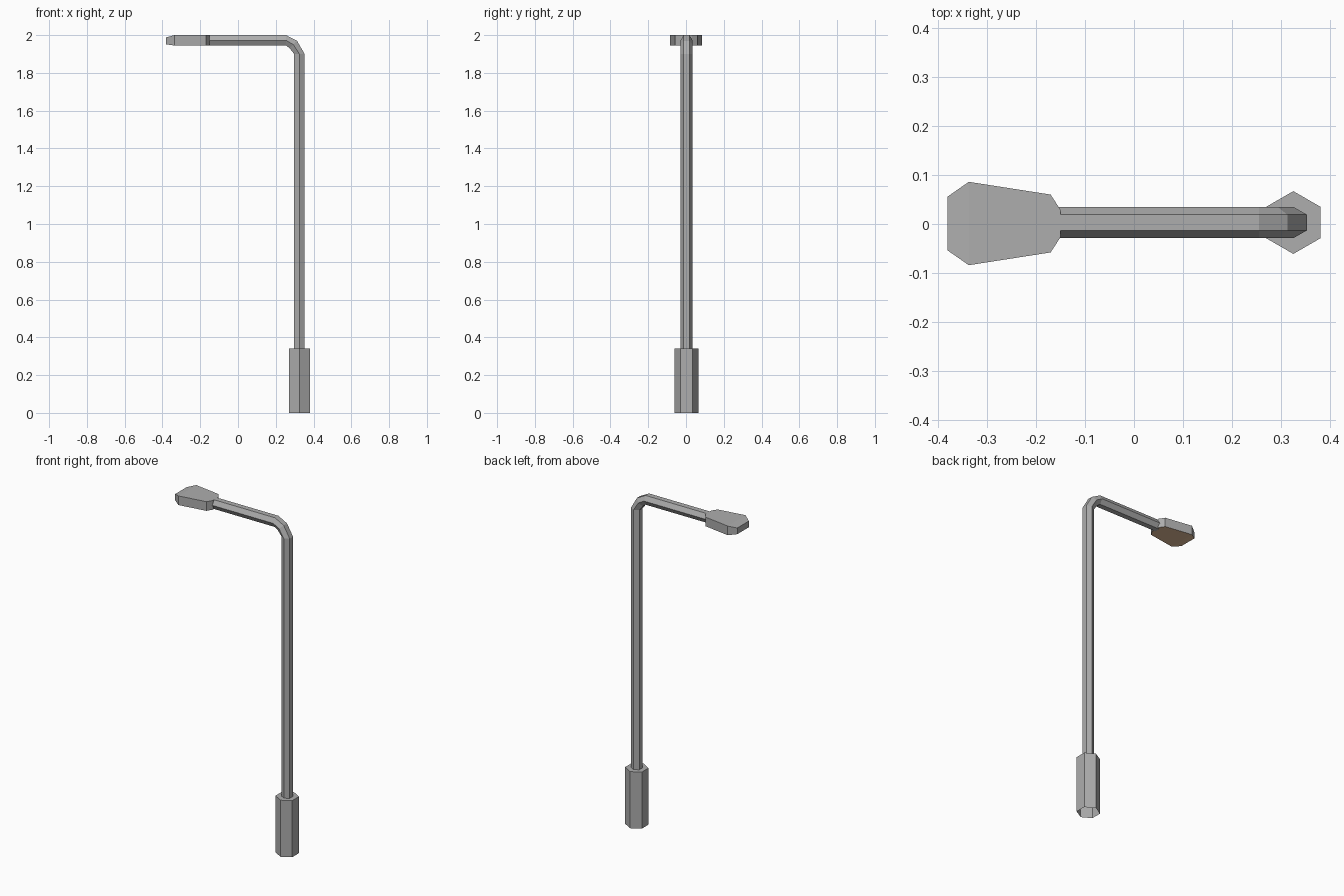
import bpy, bmesh, math
from mathutils import Vector

if "Cube" in bpy.data.objects:
    bpy.data.objects.remove(bpy.data.objects["Cube"])


def material(name, rgb):
    m = bpy.data.materials.new(name)
    m.diffuse_color = (*rgb, 1)
    m.use_nodes = True
    m.node_tree.nodes["Principled BSDF"].inputs["Base Color"].default_value = m.diffuse_color
    return m


grey = material("grey_metal", (0.42, 0.42, 0.42))
warm = material("warm_lamp", (0.75, 0.50, 0.31))


def loft(name, rings, cap_start, cap_end):
    """Skin equal-length closed rings of points into one flat-shaded object."""
    bm = bmesh.new()
    loops = [[bm.verts.new(p) for p in ring] for ring in rings]
    for a, b in zip(loops, loops[1:]):
        for i in range(len(a)):
            j = (i + 1) % len(a)
            bm.faces.new((a[i], a[j], b[j], b[i]))
    if cap_start:
        bm.faces.new(loops[0][::-1])
    if cap_end:
        bm.faces.new(loops[-1])
    bmesh.ops.recalc_face_normals(bm, faces=bm.faces)
    me = bpy.data.meshes.new(name)
    bm.to_mesh(me)
    bm.free()
    me.materials.append(grey)
    ob = bpy.data.objects.new(name, me)
    bpy.context.collection.objects.link(ob)
    return ob


def hex_ring(x, z, radius, tilt):
    """Hexagon with corners on +-y; tilt 0 lies flat, 90 faces along x."""
    t = math.radians(tilt)
    out = Vector((math.cos(t), 0, math.sin(t)))
    side = Vector((0, 1, 0))
    return [Vector((x, 0.003, z))
            + radius * (side * math.cos(k * math.pi / 3) + out * math.sin(k * math.pi / 3))
            for k in range(6)]


# Hexagonal foot, open underneath
loft("base", [hex_ring(0.325, 0, 0.064, 0), hex_ring(0.325, 0.34, 0.064, 0)], False, True)

# Post bending over into the arm
path = [(0.325, 0.335, 0), (0.325, 1.90, 0), (0.293, 1.95, 45),
        (0.255, 1.972, 90), (-0.162, 1.972, 90)]
loft("post_and_arm", [hex_ring(x, z, 0.032, t) for x, z, t in path], False, False)

# Lamp head: x, half width, bottom, top
sections = [(-0.38, 0.055, 1.951, 1.988), (-0.337, 0.085, 1.945, 2.0),
            (-0.17, 0.059, 1.945, 2.0), (-0.15, 0.028, 1.945, 2.0)]
head = loft("lamp_head", [[(x, 0.001 - w, lo), (x, 0.001 + w, lo),
                           (x, 0.001 + w, hi), (x, 0.001 - w, hi)]
                          for x, w, lo, hi in sections], True, True)

# Warm light panel on the underside
head.data.materials.append(warm)
for f in head.data.polygons:
    if f.normal.z < -0.7:
        f.material_index = 1
